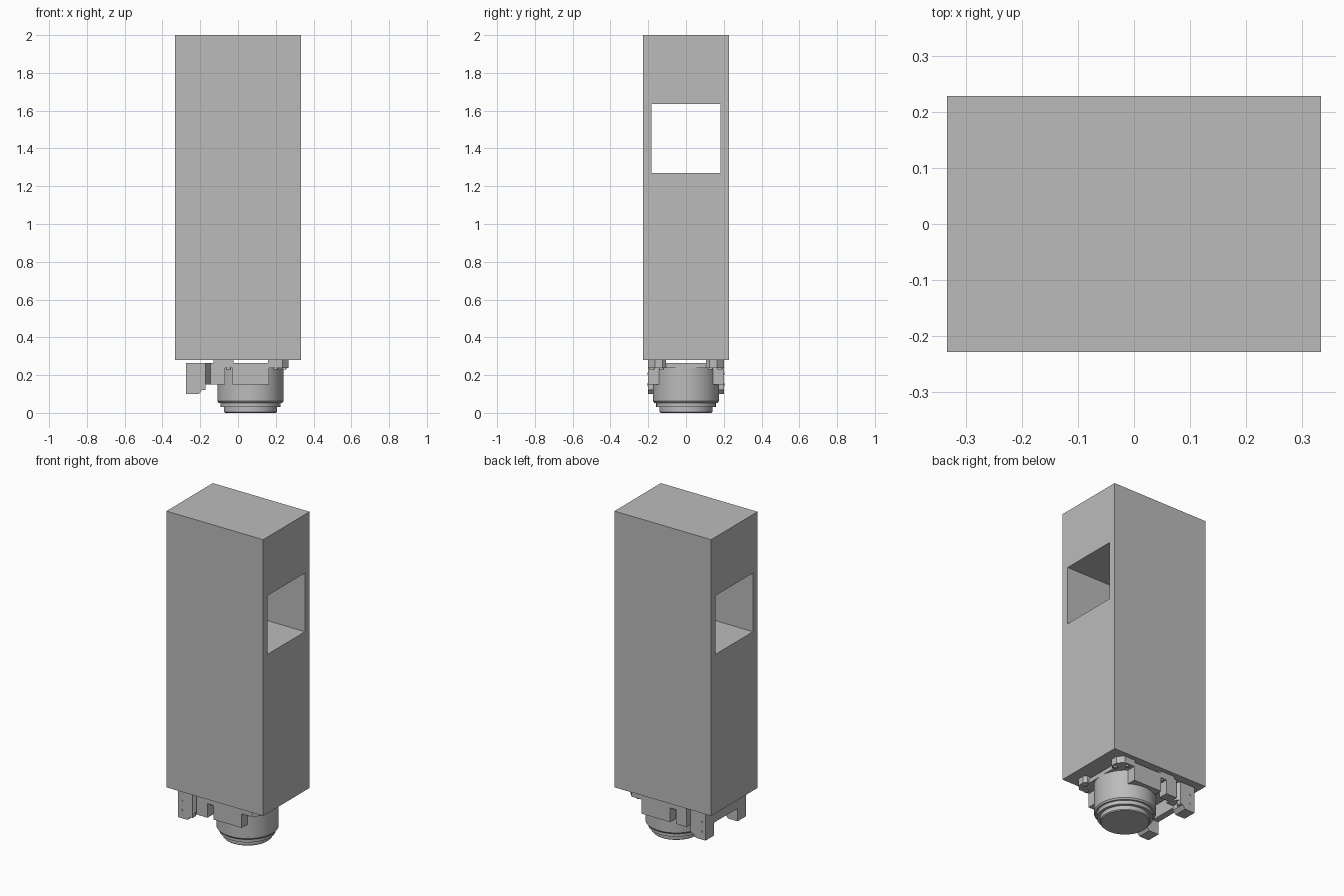
import bpy, bmesh, math

if "Cube" in bpy.data.objects:
    bpy.data.objects.remove(bpy.data.objects["Cube"])

grey = bpy.data.materials.new("plain_grey")
grey.diffuse_color = (0.5, 0.5, 0.5, 1)
grey.use_nodes = True
grey.node_tree.nodes["Principled BSDF"].inputs["Base Color"].default_value = grey.diffuse_color


def finish(name, bm):
    bmesh.ops.recalc_face_normals(bm, faces=bm.faces)
    me = bpy.data.meshes.new(name)
    bm.to_mesh(me)
    bm.free()
    me.materials.append(grey)
    ob = bpy.data.objects.new(name, me)
    bpy.context.collection.objects.link(ob)
    return ob


def prism(name, pts, lo, hi, axis="z"):
    """Extrude a profile: (x, y) along z, or (x, z) along y, or (y, z) along x."""
    place = {"z": lambda a, b, h: (a, b, h),
             "y": lambda a, b, h: (a, h, b),
             "x": lambda a, b, h: (h, a, b)}[axis]
    bm = bmesh.new()
    a = [bm.verts.new(place(p, q, lo)) for p, q in pts]
    b = [bm.verts.new(place(p, q, hi)) for p, q in pts]
    bm.faces.new(a)
    bm.faces.new(b[::-1])
    n = len(pts)
    for i in range(n):
        j = (i + 1) % n
        bm.faces.new((a[i], a[j], b[j], b[i]))
    return finish(name, bm)


def box(name, x0, x1, y0, y1, z0, z1):
    return prism(name, [(x0, y0), (x1, y0), (x1, y1), (x0, y1)], z0, z1)


def lathe(name, profile, cx, cy, n=64):
    """Turn an (r, z) profile about a vertical axis; both ends are capped."""
    bm = bmesh.new()
    rings = [[bm.verts.new((cx + r * math.cos(2 * math.pi * i / n),
                            cy + r * math.sin(2 * math.pi * i / n), z)) for i in range(n)]
             for r, z in profile]
    for a, b in zip(rings, rings[1:]):
        for i in range(n):
            j = (i + 1) % n
            bm.faces.new((a[i], a[j], b[j], b[i]))
    bm.faces.new(rings[0])
    bm.faces.new(rings[-1])
    ob = finish(name, bm)
    bpy.context.view_layer.objects.active = ob
    ob.select_set(True)
    bpy.ops.object.shade_smooth_by_angle(angle=math.radians(30))
    ob.select_set(False)
    return ob


# Tall body with a square tunnel running through it from side to side
body = box("tower_body", -0.333, 0.333, -0.228, 0.228, 0.28, 2.0)
cutter = box("tunnel_cutter", -0.5, 0.5, -0.183, 0.183, 1.27, 1.635)
mod = body.modifiers.new("tunnel", "BOOLEAN")
mod.operation, mod.solver, mod.object = "DIFFERENCE", "EXACT", cutter
bpy.context.view_layer.objects.active = body
bpy.ops.object.modifier_apply(modifier="tunnel")
bpy.data.objects.remove(cutter)

# Stepped round drum underneath
lathe("drum", [(0.135, 0.0), (0.14, 0.005), (0.14, 0.03), (0.158, 0.03), (0.158, 0.053),
               (0.168, 0.053), (0.175, 0.062), (0.175, 0.24)], 0.066, 0)

# Mounting plate above the drum
prism("mounting_plate", [(-0.13, -0.2), (0.2, -0.2), (0.24, -0.16), (0.24, 0.16),
                         (0.2, 0.2), (-0.13, 0.2)], 0.238, 0.265)
# Cross bar joining the two arms
box("arm_cross_bar", -0.275, -0.235, -0.2, 0.2, 0.18, 0.265)

for s, side in ((-1, "front"), (1, "back")):
    def my(pts):
        return [(x, s * y) for x, y in pts]

    # Corner pads that carry the body, with bolts below
    prism(side + "_inner_pad", my([(-0.13, 0.107), (-0.025, 0.107), (-0.025, 0.2), (-0.13, 0.2)]),
          0.24, 0.28)
    prism(side + "_outer_pad", my([(0.16, 0.107), (0.25, 0.107), (0.268, 0.125), (0.268, 0.165),
                                   (0.235, 0.2), (0.16, 0.2)]), 0.238, 0.28)
    for i, (x, y) in enumerate([(0.245, 0.13), (0.2, 0.18), (-0.05, 0.18)]):
        lathe(f"{side}_bolt_{i}", [(0.013, 0.23), (0.013, 0.24)], x, s * y, 16)

    # Side blocks hugging the drum
    lo, hi = sorted((s * 0.14, s * 0.2))
    box(side + "_drum_block", -0.03, 0.165, lo, hi, 0.15, 0.265)
    box(side + "_rear_block", -0.145, -0.07, lo, hi, 0.15, 0.265)

    # Arm: side plate with chamfered foot, and a slanted web to the rear block
    lo, hi = sorted((s * 0.115, s * 0.2))
    prism(side + "_arm_foot", [(-0.275, 0.1), (-0.208, 0.1), (-0.188, 0.122), (-0.188, 0.265),
                               (-0.275, 0.265)], lo, hi, "y")
    prism(side + "_arm_web", my([(-0.25, 0.2), (-0.175, 0.2), (-0.14, 0.145), (-0.14, 0.115),
                                 (-0.25, 0.115)]), 0.12 + 0.03, 0.265)
    prism(side + "_arm_toe", my([(-0.24, 0.2), (-0.172, 0.2), (-0.172, 0.17), (-0.24, 0.17)]),
          0.122, 0.265)

    # Two small screws on the outside of each arm
    for i, z in enumerate((0.15, 0.207)):
        ring = [(-0.247 + 0.007 * math.cos(k * math.pi / 6), z + 0.007 * math.sin(k * math.pi / 6))
                for k in range(12)]
        prism(f"{side}_arm_screw_{i}", ring, s * 0.198, s * 0.203, "y")
